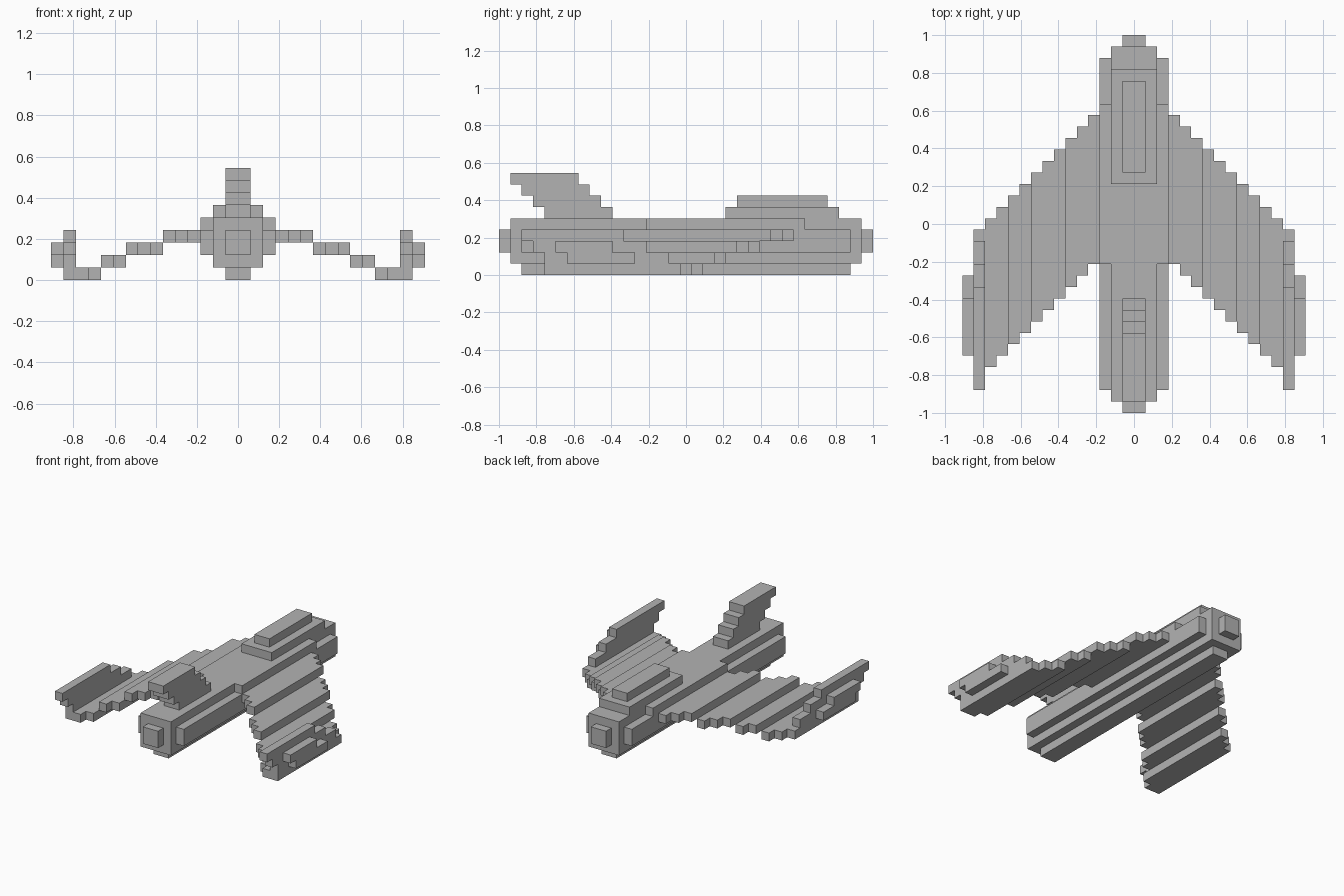
import bpy
import bmesh

U = 2 / 33          # size of one block; the craft is 33 blocks long
HALF = 16.5         # shifts block rows so the craft is centred on y

old = bpy.data.objects.get("Cube")
if old:
    bpy.data.objects.remove(old, do_unlink=True)

grey = bpy.data.materials.new("hull grey")
grey.use_nodes = True
grey.diffuse_color = (0.45, 0.45, 0.45, 1)
grey.node_tree.nodes["Principled BSDF"].inputs["Base Color"].default_value = grey.diffuse_color


def prism(name, outline, low, high, axis, mirror=False):
    """Extrude an (across, along) outline, in blocks, along x or z."""
    bm = bmesh.new()
    rings = []
    for level in (low, high):
        ring = []
        for across, along in outline:
            x, z = (level, across) if axis == "x" else (across, level)
            ring.append(bm.verts.new((x * U, (along - HALF) * U, z * U)))
        rings.append(ring)
        bm.faces.new(ring)
    bottom, top = rings
    for i in range(len(outline)):
        bm.faces.new((bottom[i - 1], bottom[i], top[i], top[i - 1]))
    bmesh.ops.recalc_face_normals(bm, faces=bm.faces)
    mesh = bpy.data.meshes.new(name)
    bm.to_mesh(mesh)
    bm.free()
    mesh.materials.append(grey)
    obj = bpy.data.objects.new(name, mesh)
    bpy.context.collection.objects.link(obj)
    if mirror:
        obj.modifiers.new("Mirror", "MIRROR").use_clip = False
    return obj


def stair(first, spans):
    """Stepped outline: one row per (start, end) span, each one block wide."""
    near, far = [], []
    for row, (start, end) in enumerate(spans, first):
        near += [(row, start), (row + 1, start)]
        far += [(row, end), (row + 1, end)]
    return list(dict.fromkeys(near + far[::-1]))


def box(name, x0, x1, y0, y1, z0, z1, mirror=False):
    prism(name, [(x0, y0), (x1, y0), (x1, y1), (x0, y1)], z0, z1, "z", mirror)


# Fuselage with raised plates on every side
box("fuselage", -2, 2, 1, 32, 1, 5)
box("front_nozzle", -1, 1, 0, 1, 2, 4)
box("rear_nozzle", -1, 1, 32, 33, 2, 4)
box("belly_plate", -1, 1, 2, 31, 0, 1)
box("side_plates", 2, 3, 2, 31, 2, 4, mirror=True)
box("wing_roots", 2, 3, 13, 27, 4, 5, mirror=True)

# Canopy in two tiers
box("canopy_base", -2, 2, 20, 30, 5, 6)
box("canopy_top", -1, 1, 21, 29, 6, 7)

# Swept upright fin, leaning one block further per layer
prism("upright_fin", stair(5, [(4 - k, 10 - k) for k in range(4)]), -1, 1, "x")

# Swept wings: stepped slabs dropping one block per section
sections = [("inner", 3, 6, 3), ("middle", 6, 9, 2), ("outer", 9, 11, 1), ("end", 11, 13, 0)]
for label, start, stop, height in sections:
    spans = [(16 - col, 29 - col) for col in range(start, stop)]
    prism(label + "_wings", stair(start, spans), height, height + 1, "z", mirror=True)

# Wing tip fins and the pods on their outer faces
prism("tip_fins", stair(0, [(4, 16), (4, 15), (3, 13), (2, 11)]), 13, 14, "x", mirror=True)
prism("tip_pods", stair(1, [(6, 12), (5, 10)]), 14, 15, "x", mirror=True)
